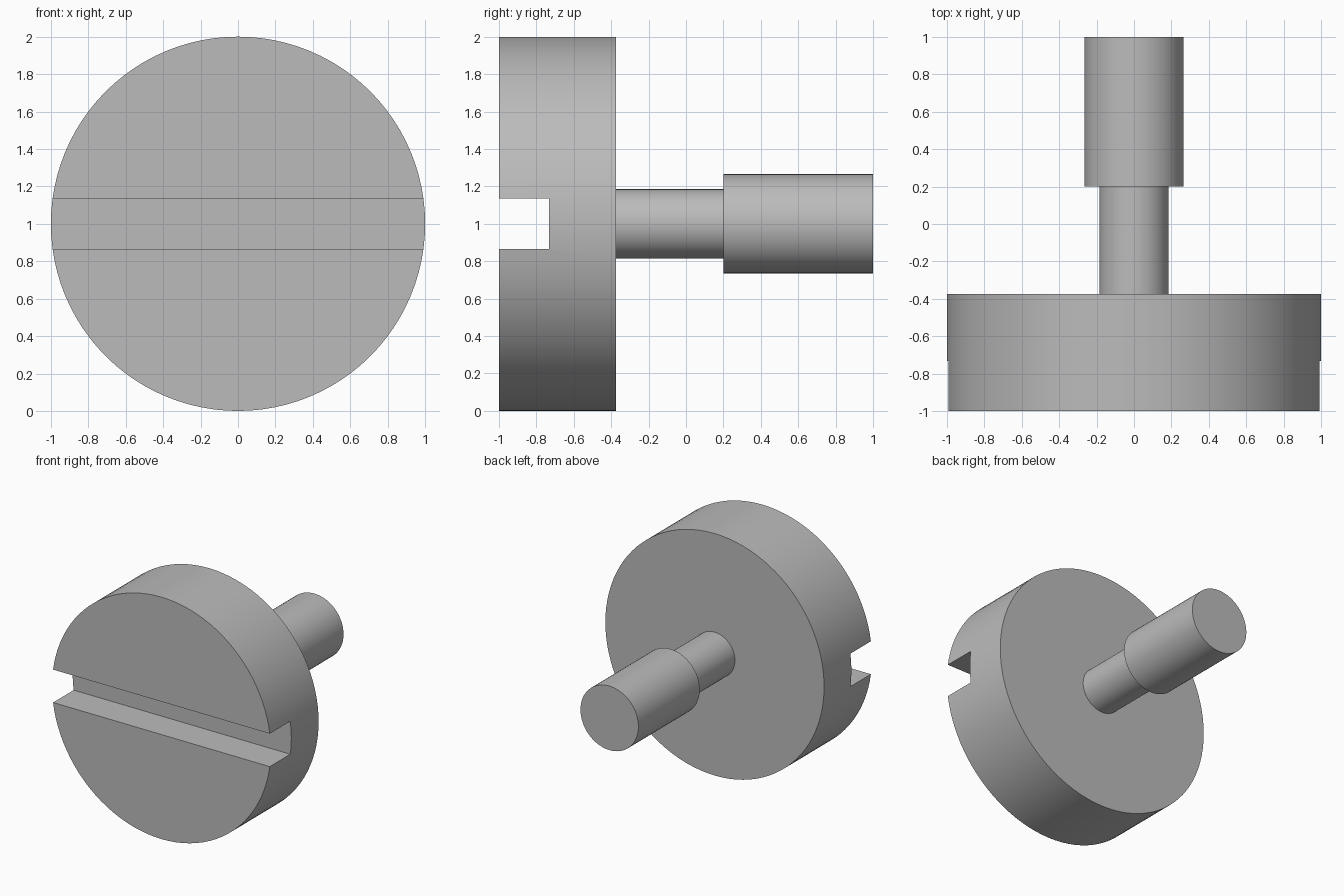
import bpy
import math

cube = bpy.data.objects.get("Cube")
if cube:
    bpy.data.objects.remove(cube, do_unlink=True)

# Single plain metal colour
metal = bpy.data.materials.new("grey_metal")
metal.use_nodes = True
GREY = (0.5, 0.5, 0.5, 1.0)
metal.diffuse_color = GREY
metal.node_tree.nodes["Principled BSDF"].inputs["Base Color"].default_value = GREY


def rod(name, radius, y0, y1, sides):
    """Cylinder lying along y, centred on the screw axis."""
    bpy.ops.mesh.primitive_cylinder_add(
        vertices=sides, radius=radius, depth=y1 - y0,
        location=(0, (y0 + y1) / 2, 1), rotation=(math.pi / 2, 0, 0))
    obj = bpy.context.object
    obj.name = name
    obj.data.materials.append(metal)
    return obj


def smooth(obj):
    bpy.ops.object.select_all(action='DESELECT')
    obj.select_set(True)
    bpy.context.view_layer.objects.active = obj
    bpy.ops.object.shade_smooth_by_angle(angle=math.radians(30))


# Screw parts: wide head, thin neck, thicker shank
head = rod("head", 1.0, -1.0, -0.375, 96)
neck = rod("neck", 0.185, -0.375, 0.2, 64)
shank = rod("shank", 0.265, 0.2, 1.0, 64)

# Driver slot cut straight across the head
bpy.ops.mesh.primitive_cube_add(size=1, location=(0, -1.0, 1))
cutter = bpy.context.object
cutter.name = "slot_cutter"
cutter.scale = (3, 0.536, 0.272)
cutter.hide_render = True
cutter.data.materials.append(metal)

cut = head.modifiers.new("slot", 'BOOLEAN')
cut.operation = 'DIFFERENCE'
cut.solver = 'EXACT'
cut.object = cutter
bpy.context.view_layer.objects.active = head
bpy.ops.object.modifier_apply(modifier=cut.name)
bpy.data.objects.remove(cutter, do_unlink=True)

for part in (head, neck, shank):
    smooth(part)
